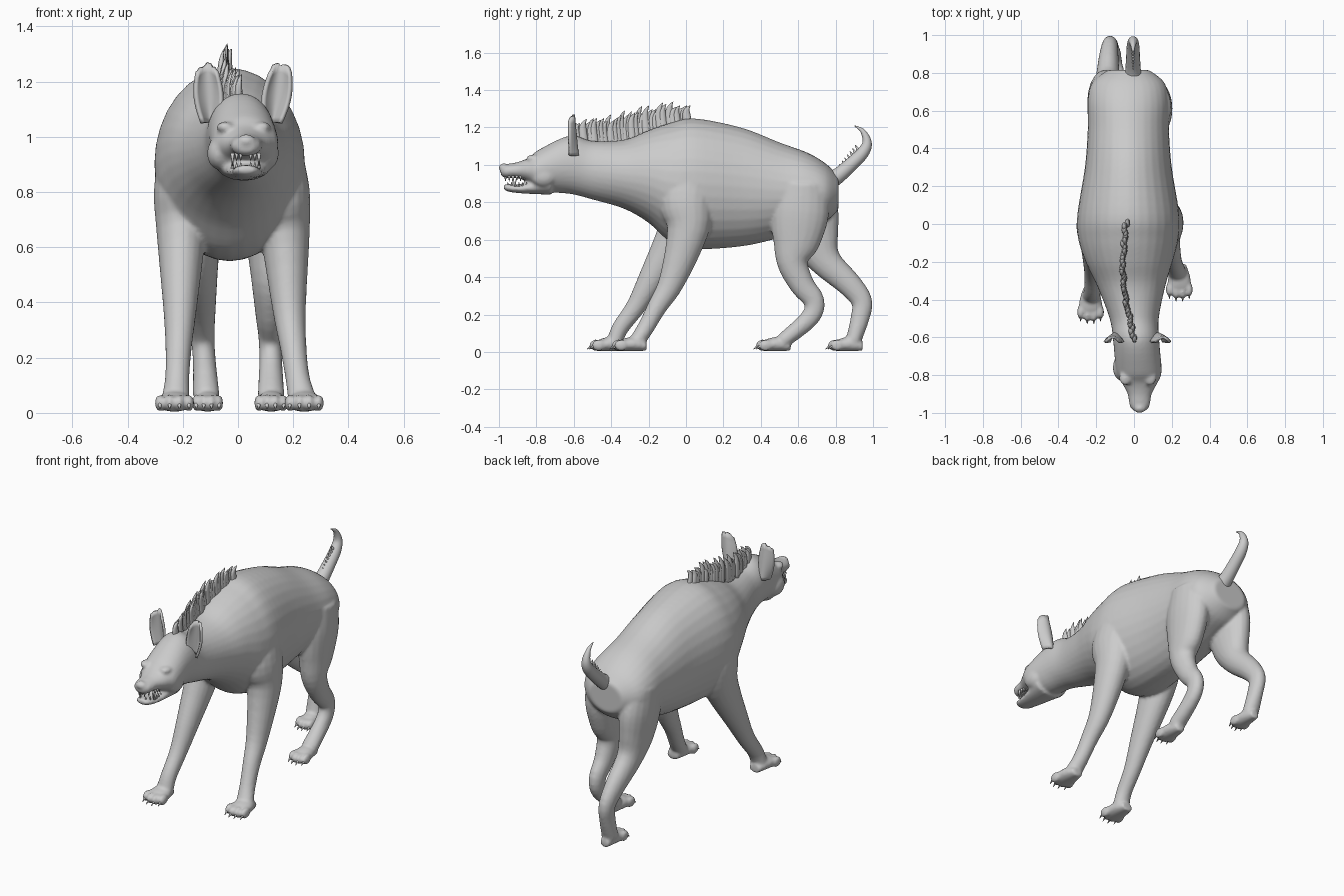
import bpy, bmesh, math, random
from mathutils import Vector, Matrix

if "Cube" in bpy.data.objects:
    bpy.data.objects.remove(bpy.data.objects["Cube"])

random.seed(4)


def catmull(a, b, c, d, t):
    return 0.5 * (2 * b + (c - a) * t + (2 * a - 5 * b + 4 * c - d) * t * t
                  + (3 * b - a - 3 * c + d) * t ** 3)


def tube(bm, pts, sides=20, steps=4, axis=None):
    """Loft of ellipses: each point is (x, y, z, side radius, other radius)."""
    n, path = len(pts), []
    for i in range(n - 1):
        q = [pts[max(i - 1, 0)], pts[i], pts[i + 1], pts[min(i + 2, n - 1)]]
        for s in range(steps):
            path.append([catmull(*v, s / steps) for v in zip(*q)])
    path.append(list(pts[-1]))
    rings = []
    for i, p in enumerate(path):
        a, b = path[max(i - 1, 0)], path[min(i + 1, len(path) - 1)]
        tan = Vector(axis) if axis else (Vector(b[:3]) - Vector(a[:3])).normalized()
        side = (Vector((1, 0, 0)) - tan * tan.x).normalized()
        up = tan.cross(side)
        ring = []
        for k in range(sides):
            ang = 2 * math.pi * k / sides
            co = Vector(p[:3]) + side * p[3] * math.cos(ang) + up * p[4] * math.sin(ang)
            co.z = max(co.z, 0.004)
            ring.append(bm.verts.new(co))
        rings.append(ring)
    for r, s in zip(rings, rings[1:]):
        for k in range(sides):
            m = (k + 1) % sides
            bm.faces.new((r[k], r[m], s[m], s[k]))
    bm.faces.new(rings[0][::-1])
    bm.faces.new(rings[-1])


def spike(bm, base, tip, r):
    """Small cone for claws, teeth and hair."""
    tube(bm, [(*base, r, r), (*tip, r * .1, r * .1)], 8, 2)


def blob(bm, loc, size):
    m = Matrix.Translation(loc) @ Matrix.Diagonal((*size, 1))
    bmesh.ops.create_icosphere(bm, subdivisions=3, radius=1, matrix=m)


def finish(bm, name):
    bmesh.ops.recalc_face_normals(bm, faces=bm.faces)
    me = bpy.data.meshes.new(name)
    bm.to_mesh(me)
    bm.free()
    for p in me.polygons:
        p.use_smooth = True
    ob = bpy.data.objects.new(name, me)
    bpy.context.collection.objects.link(ob)
    return ob


def centre(y):
    """The spine curves a little sideways: nose to +x, shoulders to -x."""
    return max(-.03, min(.03, .01 - .09 * (y + .6)))


def section(rows):
    """Rows of (y, bottom, top, half width) to tube points."""
    return [(centre(y), y, (b + t) / 2, w, (t - b) / 2) for y, b, t, w in rows]


body, claws, teeth = bmesh.new(), bmesh.new(), bmesh.new()

# Torso, neck and upper head
trunk = [(-.99, .945, .99, .03), (-.965, .93, 1.003, .052), (-.9, .928, 1.015, .064),
         (-.84, .905, 1.04, .095), (-.78, .86, 1.085, .12), (-.62, .845, 1.157, .122),
         (-.5, .815, 1.128, .13), (-.33, .765, 1.135, .18), (-.2, .69, 1.185, .23),
         (-.08, .585, 1.225, .265), (.05, .55, 1.248, .27), (.3, .565, 1.198, .23),
         (.5, .61, 1.12, .215), (.65, .66, 1.065, .215), (.75, .7, 1.005, .19), (.815, .76, .94, .11)]
tube(body, section(trunk), 32, 5, (0, 1, 0))

# Lower jaw
jaw = [(-.975, .87, .893, .025), (-.95, .857, .898, .047), (-.88, .848, .898, .062),
       (-.72, .84, .95, .1)]
tube(body, section(jaw), 20, 5, (0, 1, 0))

# Nose, brows and cheeks
blob(body, (.03, -.975, .985), (.034, .026, .024))
for s in (-1, 1):
    blob(body, (.02 + s * .066, -.815, 1.035), (.032, .04, .02))
    blob(body, (.018 + s * .085, -.76, .94), (.045, .07, .06))

# Leg shapes as (z, side radius, other radius), shared left and right
front = [(.95, .09, .13), (.8, .105, .145), (.65, .09, .112), (.38, .061, .07),
         (.24, .048, .052), (.13, .044, .045), (.06, .05, .042)]
hind = [(.9, .085, .13), (.75, .092, .155), (.6, .08, .13), (.48, .066, .085), (.36, .053, .066),
        (.27, .043, .056), (.18, .042, .05), (.06, .049, .041)]


def leg(shape, x0, x1, ys):
    n = len(ys) - 1
    tube(body, [(x0 + (x1 - x0) * i / n, y, *shape[i][:1], *shape[i][1:])
                for i, y in enumerate(ys)])


def paw(x, heel, w):
    """Pad, four toes, and a claw on each toe."""
    tip = heel - .2
    tube(body, [(x, heel, .03, w * .5, .024), (x, heel - .06, .042, w * .8, .038),
                (x, tip + .08, .038, w * .92, .034), (x, tip + .05, .03, w * .8, .025)],
         20, 3, (0, 1, 0))
    for k in (-1.5, -.5, .5, 1.5):
        tx, y = x + k * w * .5, tip + .014 * (abs(k) - .5)
        blob(body, (tx, y + .05, .036), (w * .27, .038, .031))
        spike(claws, (tx, y + .035, .04), (tx, y, .014), .011)


leg(front, .14, .23, (.02, 0, .01, -.075, -.155, -.215, -.26))
leg(front, -.195, -.225, (0, -.01, -.04, -.19, -.27, -.35, -.38))
leg(hind, .11, .12, (.62, .61, .59, .57, .62, .685, .66, .52))
leg(hind, -.16, -.115, (.64, .66, .69, .75, .875, .94, .93, .895))
paw(.24, -.21, .07)
paw(-.23, -.33, .07)
paw(.12, .56, .06)
paw(-.11, .945, .055)

# Blend body, jaw, legs and paws into one skin
ob = finish(body, "body")
mod = ob.modifiers.new("blend", 'REMESH')
mod.mode, mod.voxel_size, mod.use_smooth_shade = 'VOXEL', .0095, True
mod = ob.modifiers.new("soften", 'SMOOTH')
mod.factor, mod.iterations = .5, 4
finish(claws, "claws")

# Teeth along both jaws, with one larger fang each side
for s in (-1, 1):
    for i in range(7):
        y = -.965 + i * .02
        x = .028 + s * (.018 + .03 * min(1, i / 2))
        size = .036 if i == 2 else .018
        spike(teeth, (x, y, .942), (x, y, .93 - size), .008)
        spike(teeth, (x, y + .012, .885), (x, y + .012, .897 + size * .7), .007)
finish(teeth, "teeth")

# Ears: cupped upright paddles with a ragged top
for name, cx, lean in [("left_ear", -.1, -.012), ("right_ear", .125, .028)]:
    bm = bmesh.new()
    nu, nv, grid = 12, 10, []
    for j in range(nv + 1):
        v = j / nv
        w = .026 + .023 * math.sin(math.pi * (v * .8 + .05))
        row = []
        for i in range(nu + 1):
            u = 2 * i / nu - 1
            z = 1.05 + .205 * v - .025 * v * u * u
            if j == nv:
                z += random.uniform(0, .016)
            y = -.58 - .045 * u * u * (1 - .4 * v) - .02 * v
            row.append(bm.verts.new((cx + lean * v + u * w, y, z)))
        grid.append(row)
    for a, b in zip(grid, grid[1:]):
        for i in range(nu):
            bm.faces.new((a[i], a[i + 1], b[i + 1], b[i]))
    mod = finish(bm, name).modifiers.new("thickness", 'SOLIDIFY')
    mod.thickness, mod.offset = .014, 0


def back_height(y):
    for a, b in zip(trunk, trunk[1:]):
        if y <= b[0]:
            return a[2] + (b[2] - a[2]) * (y - a[0]) / (b[0] - a[0])


# Mane: overlapping flattened tufts that grow taller toward the shoulders
mane = bmesh.new()
for i in range(34):
    t = i / 33
    y = -.6 + .61 * t
    base = back_height(y) - .025
    h = .09 + .06 * math.sin(math.pi * min(1, t * 1.1)) + .015 * t + random.uniform(-.02, .025)
    x = -.058 * math.sin(math.pi * .75 * t) + random.uniform(-.008, .008)
    tube(mane, [(x, y, base, .016, .024), (x, y - .008, base + h * .55, .012, .021),
                (x + .004, y - .002, base + h * .82, .008, .012),
                (x + .01, y + .014, base + h, .001, .001)], 8, 3)
finish(mane, "mane")

# Tail with a ragged fringe on its inner edge
tail = bmesh.new()
curl = [(.74, .9, .055), (.81, .94, .042), (.88, 1.0, .037), (.945, 1.065, .033),
        (.968, 1.12, .025), (.945, 1.18, .013), (.9, 1.21, .002)]
tube(tail, [(-.005, y, z, r, r) for y, z, r in curl], 16, 5)
for i in range(7):
    y, z = .83 + i * .014, .975 + i * .017
    spike(tail, (-.005, y + .015, z - .01), (-.005, y - .01, z + .03), .014)
finish(tail, "tail")
